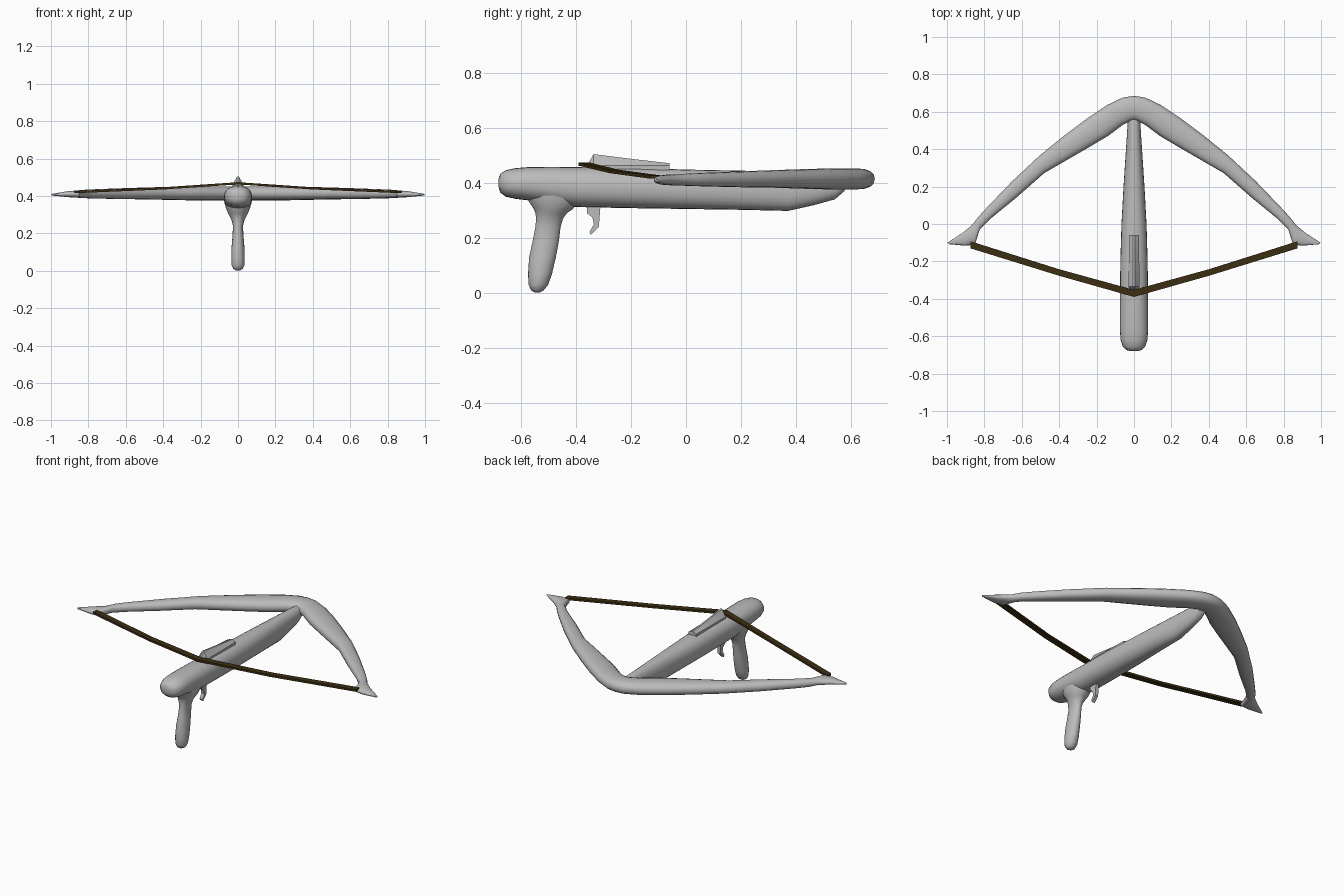
import bpy, bmesh, math
from mathutils import Vector

cube = bpy.data.objects.get("Cube")
if cube:
    bpy.data.objects.remove(cube, do_unlink=True)


def material(name, rgb):
    m = bpy.data.materials.new(name)
    m.use_nodes = True
    m.diffuse_color = (*rgb, 1)
    m.node_tree.nodes["Principled BSDF"].inputs["Base Color"].default_value = (*rgb, 1)
    return m


GREY = material("plain grey", (0.5, 0.5, 0.5))
BROWN = material("dark brown", (0.045, 0.027, 0.006))


def loft(name, rings, mat, angle=50):
    """Skin a row of equal-sized point rings and cap both ends."""
    bm = bmesh.new()
    rows = [[bm.verts.new(p) for p in ring] for ring in rings]
    n = len(rows[0])
    for a, b in zip(rows, rows[1:]):
        for i in range(n):
            j = (i + 1) % n
            bm.faces.new((a[i], a[j], b[j], b[i]))
    bm.faces.new(rows[0])
    bm.faces.new(rows[-1])
    bmesh.ops.recalc_face_normals(bm, faces=bm.faces)
    me = bpy.data.meshes.new(name)
    bm.to_mesh(me)
    bm.free()
    me.materials.append(mat)
    ob = bpy.data.objects.new(name, me)
    bpy.context.collection.objects.link(ob)
    bpy.ops.object.select_all(action="DESELECT")
    ob.select_set(True)
    bpy.context.view_layer.objects.active = ob
    bpy.ops.object.shade_smooth_by_angle(angle=math.radians(angle))
    return ob


def oval(centre, u, v, n=20, power=1.0):
    """Ring around centre with half-axes u and v; power under 1 squares it."""
    pts = []
    for i in range(n):
        t = 2 * math.pi * i / n
        c, s = math.cos(t), math.sin(t)
        c = math.copysign(abs(c) ** power, c)
        s = math.copysign(abs(s) ** power, s)
        pts.append(Vector(centre) + Vector(u) * c + Vector(v) * s)
    return pts


# Stock: y, half width, bottom, top
stock = [(-.68, .018, .385, .415), (-.674, .04, .365, .432), (-.655, .06, .35, .445),
         (-.62, .072, .342, .453), (-.57, .075, .336, .457), (-.48, .075, .322, .458),
         (-.4, .075, .312, .457), (-.2, .073, .308, .455), (0, .067, .305, .448),
         (.2, .056, .302, .444), (.37, .045, .298, .44), (.46, .039, .318, .437),
         (.54, .034, .34, .434), (.575, .03, .37, .43)]
loft("stock", [oval((0, y, (a + b) / 2), (w, 0, 0), (0, 0, (b - a) / 2), 24, .9)
               for y, w, a, b in stock], GREY)

# Grip: z, rear y, front y, half width
grip = [(.002, -.548, -.53, .01), (.01, -.562, -.516, .025), (.03, -.571, -.5, .034),
        (.07, -.573, -.486, .036), (.13, -.569, -.472, .034), (.19, -.556, -.461, .029),
        (.24, -.546, -.455, .027), (.27, -.544, -.446, .034), (.29, -.546, -.432, .044),
        (.305, -.552, -.41, .052), (.34, -.575, -.385, .066), (.38, -.585, -.385, .067)]
loft("grip", [oval((0, (a + b) / 2, z), (w, 0, 0), (0, (b - a) / 2, 0))
              for z, a, b, w in grip], GREY, 60)

# Bow: outer x, y and inner x, y, then bottom and top, from tip to middle
half = [(.998, -.1, .99, -.108, .403, .412), (.92, -.05, .9, -.116, .394, .426),
        (.865, -.005, .85, -.11, .391, .43), (.835, .035, .825, -.03, .389, .433),
        (.78, .095, .765, .03, .387, .436), (.65, .23, .63, .14, .384, .441),
        (.5, .37, .48, .272, .382, .446), (.37, .475, .25, .405, .378, .45),
        (.25, .565, .14, .47, .376, .452), (.14, .638, .06, .53, .376, .452),
        (.06, .676, .02, .55, .376, .452), (0, .685, 0, .555, .376, .452)]
stations = half + [(-a, b, -c, d, e, f) for a, b, c, d, e, f in half[-2::-1]]
rings = []
for ox, oy, ix, iy, lo, hi in stations:
    mid = ((ox + ix) / 2, (oy + iy) / 2, (lo + hi) / 2)
    rings.append(oval(mid, ((ox - ix) / 2, (oy - iy) / 2, 0), (0, 0, (hi - lo) / 2), 16, .85))
loft("bow_limbs", rings, GREY)

# Bowstring: a flat strap drawn back over the stock
strap = []
for x, rear, front, z in [(-.875, -.13, -.092, .421), (-.4, -.277, -.242, .441),
                          (0, -.39, -.352, .468),
                          (.4, -.277, -.242, .441), (.875, -.13, -.092, .421)]:
    strap.append([(x, rear, z - .006), (x, front, z - .006),
                  (x, front, z + .006), (x, rear, z + .006)])
loft("bowstring", strap, BROWN, 30)

# Bolt guide: ridged wedge on top of the stock
guide = []
for y, w, peak in [(-.35, .02, .478), (-.335, .029, .504), (-.2, .028, .487), (-.06, .026, .471)]:
    guide.append([(-w, y, .43), (w, y, .43), (w, y, .462),
                  (.005, y, peak), (-.005, y, peak), (-w, y, .462)])
loft("bolt_guide", guide, GREY, 30)

# Trigger: hooked side profile given thickness
hook = [(-.36, .32), (-.31, .32), (-.314, .27), (-.316, .24),
        (-.345, .211), (-.35, .222), (-.334, .25), (-.34, .275), (-.36, .29)]
loft("trigger", [[(x, y, z) for y, z in hook] for x in (-.01, .01)], GREY, 30)
